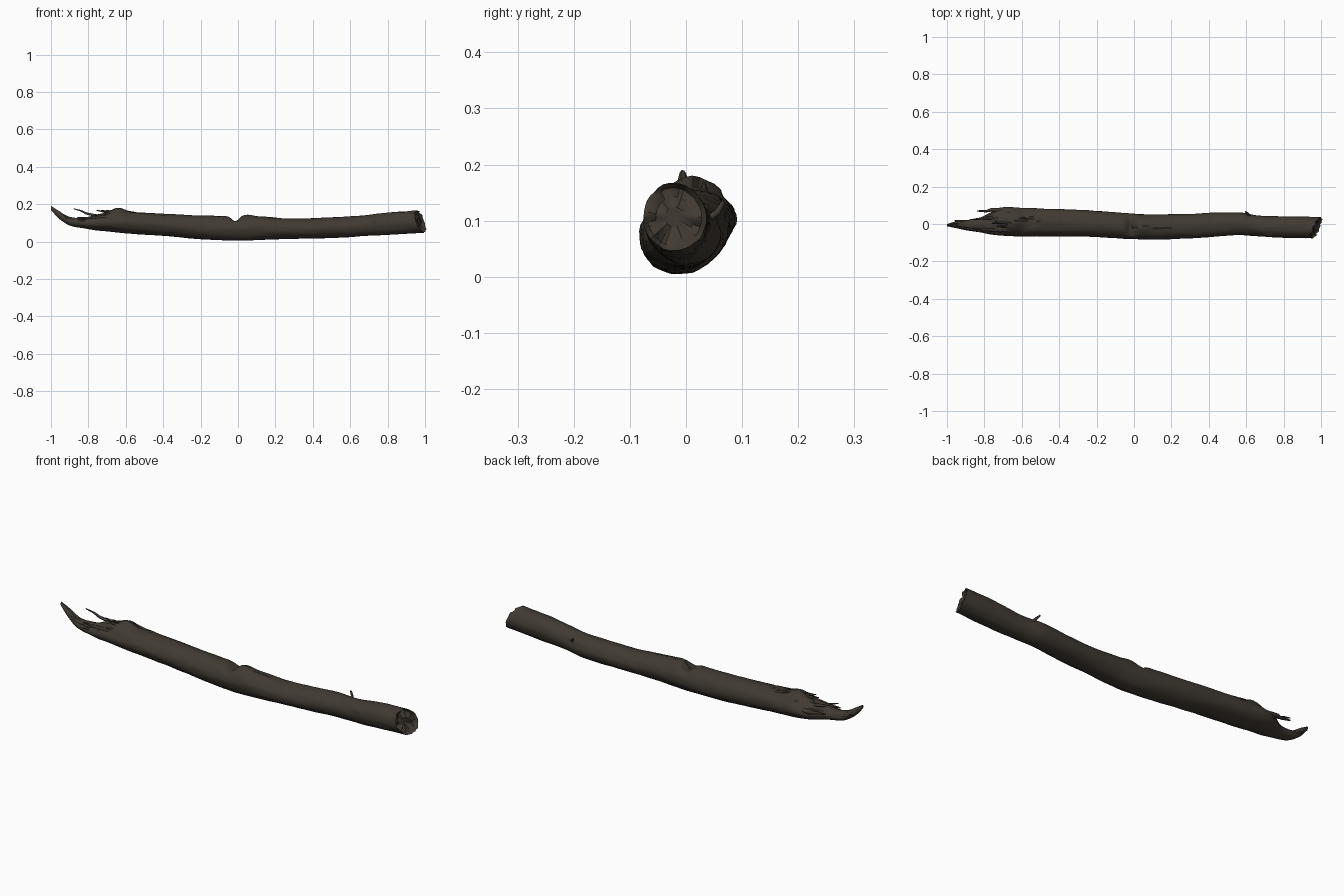
import bpy, bmesh, math, random
from mathutils import Vector, noise

random.seed(4)
if "Cube" in bpy.data.objects:
    bpy.data.objects.remove(bpy.data.objects["Cube"])


def make_material(name, rgb):
    mat = bpy.data.materials.new(name)
    mat.use_nodes = True
    mat.diffuse_color = (*rgb, 1)
    mat.node_tree.nodes["Principled BSDF"].inputs["Base Color"].default_value = (*rgb, 1)
    return mat


BARK = make_material("dark bark", (0.052, 0.042, 0.031))
CRACK = make_material("bark crevice", (0.022, 0.018, 0.013))

# Trunk stations: x, bottom z, top z, front y, back y
STATIONS = [
    (-1.0, .170, .190, -.012, .0), (-.96, .125, .165, -.02, .012),
    (-.9, .086, .13, -.033, .02), (-.82, .07, .128, -.045, .035),
    (-.77, .062, .14, -.055, .06), (-.72, .057, .15, -.06, .085),
    (-.6, .045, .157, -.066, .086), (-.4, .03, .148, -.065, .08),
    (-.2, .012, .138, -.07, .07), (0, .004, .135, -.08, .055),
    (.12, .008, .134, -.084, .05), (.3, .014, .122, -.076, .054),
    (.56, .022, .132, -.06, .062), (.66, .028, .138, -.066, .045),
    (.82, .036, .158, -.075, .041), (1.0, .046, .166, -.077, .036)]
RINGS, SIDES = 180, 36


def section(x):
    """Smoothly interpolated extents of the trunk at x."""
    i = next((k for k in range(len(STATIONS) - 1) if x <= STATIONS[k + 1][0]), len(STATIONS) - 2)
    a, b = STATIONS[i], STATIONS[i + 1]
    t = (x - a[0]) / (b[0] - a[0])
    prev, nxt = STATIONS[max(i - 1, 0)], STATIONS[min(i + 2, len(STATIONS) - 1)]
    out = []
    for k in range(1, 5):
        m0 = (b[k] - prev[k]) / (b[0] - prev[0]) * (b[0] - a[0])
        m1 = (nxt[k] - a[k]) / (nxt[0] - a[0]) * (b[0] - a[0])
        d = b[k] - a[k]
        out.append(a[k] + m0 * t + (3 * d - 2 * m0 - m1) * t * t + (m0 + m1 - 2 * d) * t ** 3)
    return out


def bump(x, centre, width):
    return math.exp(-((x - centre) / width) ** 2)


def trunk_point(x, angle):
    """Point on the bark, with lengthwise ridges, a notch and a broken end."""
    z0, z1, y0, y1 = section(x)
    c, s = math.cos(angle), math.sin(angle)
    grain = noise.noise(Vector((x * 5, c * 2.5, s * 2.5)))
    fine = noise.noise(Vector((x * 14, c * 6, s * 6)))
    ragged = max(0, min(1, (-.45 - x) / .3)) * max(0, s)
    swell = 1 + .045 * grain + .025 * fine + .2 * ragged * fine
    y = (y0 + y1) / 2 + c * (y1 - y0) / 2 * swell
    z = (z0 + z1) / 2 + s * (z1 - z0) / 2 * swell
    up = max(0, s) ** 3
    z += up * (.024 * bump(x, -.65, .045) + .008 * bump(x, .05, .04) - .028 * bump(x, -.015, .025))
    # knots on the front and back
    y -= .006 * bump(x, .72, .018) * bump(angle, 2.6, .25)
    # slanted, chipped break at the thick end
    if x > .9:
        x += (x - .9) / .1 * (.4 * y - .018 - .018 * s + .012 * fine)
    return Vector((x, y, max(z, .001)))


# Trunk
bm = bmesh.new()
rings = []
for i in range(RINGS + 1):
    x = -1 + 2 * i / RINGS
    rings.append([bm.verts.new(trunk_point(x, 2 * math.pi * j / SIDES)) for j in range(SIDES)])
for a, b in zip(rings, rings[1:]):
    for j in range(SIDES):
        k = (j + 1) % SIDES
        bm.faces.new((a[j], a[k], b[k], b[j]))
bm.faces.new(rings[0])

# Uneven broken wood closing the thick end
rim = rings[-1]
middle = sum((v.co for v in rim), Vector()) / SIDES
for scale in (.85, .6, .3):
    ring = []
    for v in rings[-1]:
        p = middle.lerp(v.co, scale)
        p.x += .022 * noise.noise(p * 40) - .012
        ring.append(bm.verts.new(p))
    for j in range(SIDES):
        k = (j + 1) % SIDES
        bm.faces.new((rim[j], rim[k], ring[k], ring[j]))
    rim = ring
bm.faces.new(rim)
bmesh.ops.recalc_face_normals(bm, faces=bm.faces)

# Thin crevices wander along the upper bark
for f in bm.faces:
    p = f.calc_center_median()
    if f.normal.z > .35 and abs(p.x) < .8:
        wander = .02 * noise.noise(Vector((p.x * 9, 0, 3)))
        near_notch = -.04 < p.x < .2 and abs(p.y + .02 - wander) < .004
        near_break = -.75 < p.x < -.5 and abs(p.y - .01 - wander) < .005
        if near_notch or near_break:
            f.material_index = 1
mesh = bpy.data.meshes.new("trunk")
bm.to_mesh(mesh)
bm.free()
trunk = bpy.data.objects.new("trunk", mesh)
bpy.context.collection.objects.link(trunk)
mesh.materials.append(BARK)
mesh.materials.append(CRACK)
bpy.context.view_layer.objects.active = trunk
trunk.select_set(True)
bpy.ops.object.shade_smooth_by_angle(angle=math.radians(40))
trunk.select_set(False)


def splinter(name, points, radius, tip=.25):
    """Tapered sliver following a short path."""
    curve = bpy.data.curves.new(name, "CURVE")
    curve.dimensions = "3D"
    curve.bevel_depth = radius
    curve.bevel_resolution = 1
    curve.use_fill_caps = True
    line = curve.splines.new("POLY")
    line.points.add(len(points) - 1)
    for i, (pt, p) in enumerate(zip(line.points, points)):
        pt.co = (*p, 1)
        pt.radius = 1 - (1 - tip) * i / (len(points) - 1)
    curve.materials.append(BARK)
    obj = bpy.data.objects.new(name, curve)
    bpy.context.collection.objects.link(obj)


# Splinters of the torn end
splinter("upright_splinter", [(-.74, .035, .135), (-.81, .03, .15), (-.84, .027, .165), (-.88, .022, .176)], .009)
splinter("back_splinter", [(-.7, .07, .115), (-.76, .077, .12), (-.79, .068, .122), (-.84, .07, .128)], .013)
splinter("front_splinter", [(-.7, -.035, .13), (-.8, -.03, .125), (-.86, -.025, .13)], .011)
splinter("tip_splinter", [(-.86, .01, .105), (-.92, .014, .12), (-.96, .018, .135)], .010)
for i in range(6):
    x, y = random.uniform(-.74, -.58), random.uniform(-.02, .045)
    splinter(f"torn_chip_{i + 1}", [(x + .06, y, .148), (x, y, .162), (x - .03, y, .168)], .008)

# Twig stub on the back
splinter("twig_stub", [(.62, .035, .1), (.61, .056, .115), (.595, .066, .132)], .008, .5)
